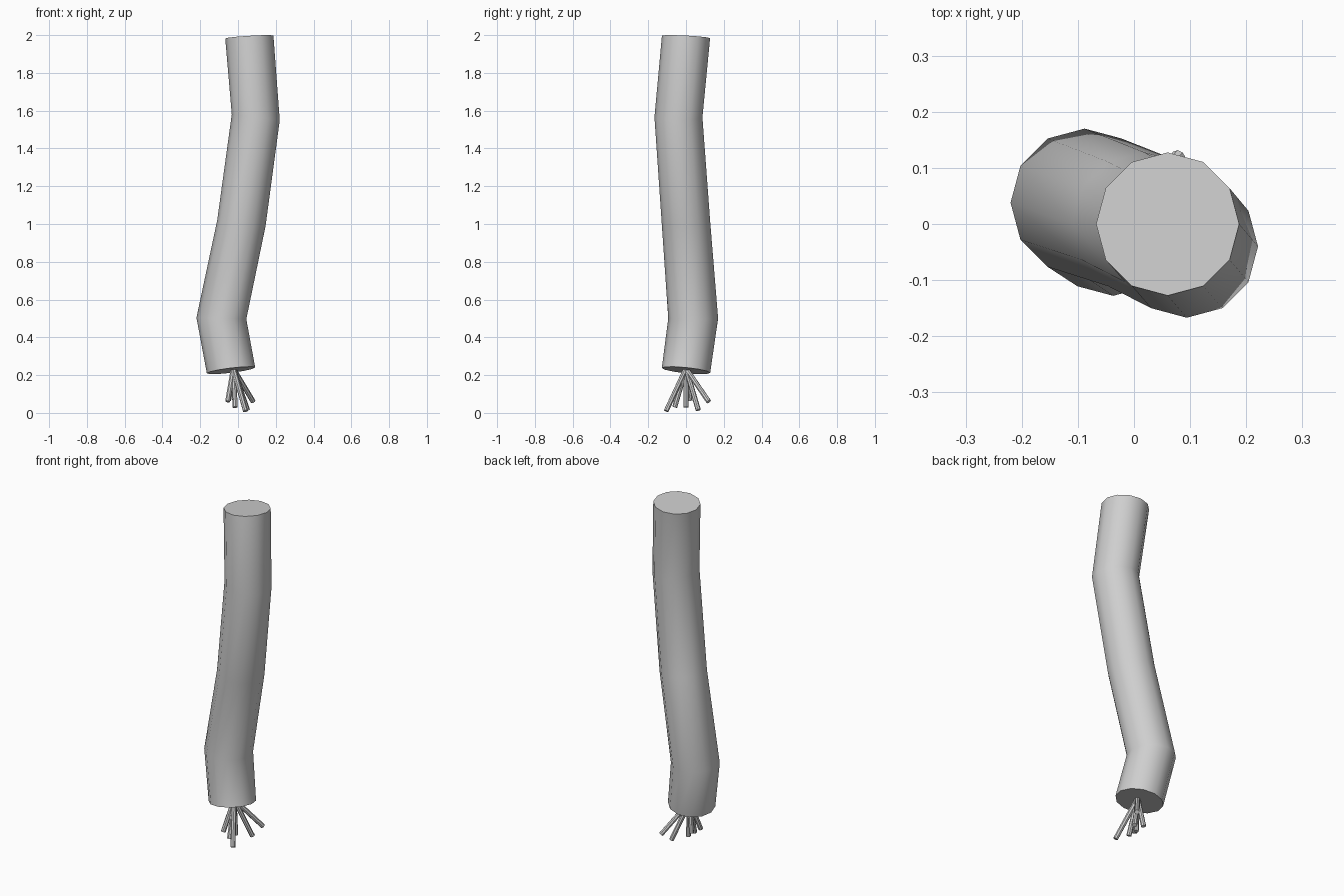
import bpy, bmesh, math
from mathutils import Vector

old = bpy.data.objects.get("Cube")
if old:
    bpy.data.objects.remove(old, do_unlink=True)

grey = bpy.data.materials.new("plain grey")
grey.use_nodes = True
colour = (0.62, 0.62, 0.62, 1)
grey.diffuse_color = colour
grey.node_tree.nodes["Principled BSDF"].inputs["Base Color"].default_value = colour


def finish(name, bm):
    """Turn a bmesh into a smooth shaded object with sharp end caps."""
    bmesh.ops.recalc_face_normals(bm, faces=bm.faces)
    mesh = bpy.data.meshes.new(name)
    bm.to_mesh(mesh)
    bm.free()
    mesh.materials.append(grey)
    ob = bpy.data.objects.new(name, mesh)
    bpy.context.collection.objects.link(ob)
    bpy.ops.object.select_all(action='DESELECT')
    ob.select_set(True)
    bpy.context.view_layer.objects.active = ob
    bpy.ops.object.shade_smooth_by_angle(angle=math.radians(42))
    return ob


def loft(bm, rings):
    """Skin a list of vertex rings and cap both ends."""
    loops = [[bm.verts.new(p) for p in ring] for ring in rings]
    for a, b in zip(loops, loops[1:]):
        for i in range(len(a)):
            j = (i + 1) % len(a)
            bm.faces.new((a[i], a[j], b[j], b[i]))
    bm.faces.new(loops[0][::-1])
    bm.faces.new(loops[-1])


def tilted_ring(x, y, z, radius, slope_x, slope_y, sides=12):
    ring = []
    for i in range(sides):
        t = math.tau * i / sides
        dx, dy = radius * math.cos(t), radius * math.sin(t)
        ring.append((x + dx, y + dy, z + slope_x * dx + slope_y * dy))
    return ring


# Bent main tube: centre, radius, slope of each cross-section
stations = [
    (-0.037, 0.0, 0.225, 0.128, 0.12, -0.1),
    (-0.088, 0.038, 0.5, 0.132, -0.03, 0.0),
    (0.018, 0.0, 1.005, 0.128, -0.12, 0.06),
    (0.094, -0.04, 1.565, 0.127, -0.12, 0.0),
    (0.06, 0.0, 1.99, 0.1275, 0.06, -0.05),
]
bm = bmesh.new()
loft(bm, [tilted_ring(*s) for s in stations])
finish("bent_tube", bm)

# Thin strands fanning out below the tube
root = Vector((-0.025, 0, 0.235))
tips = [(0.08, 0.12, 0.06), (0.05, 0.065, 0.015), (-0.015, 0, 0.03),
        (-0.055, -0.06, 0.06), (0.04, -0.105, 0.01), (-0.015, -0.06, 0.03),
        (-0.05, 0.02, 0.065)]
for n, tip in enumerate(tips, 1):
    end = Vector(tip)
    turn = (end - root).to_track_quat('Z', 'Y')
    profile = [turn @ Vector(p) for p in tilted_ring(0, 0, 0, 0.0135, 0, 0, 8)]
    bm = bmesh.new()
    loft(bm, [[c + p for p in profile] for c in (root, end)])
    finish(f"strand_{n}", bm)
